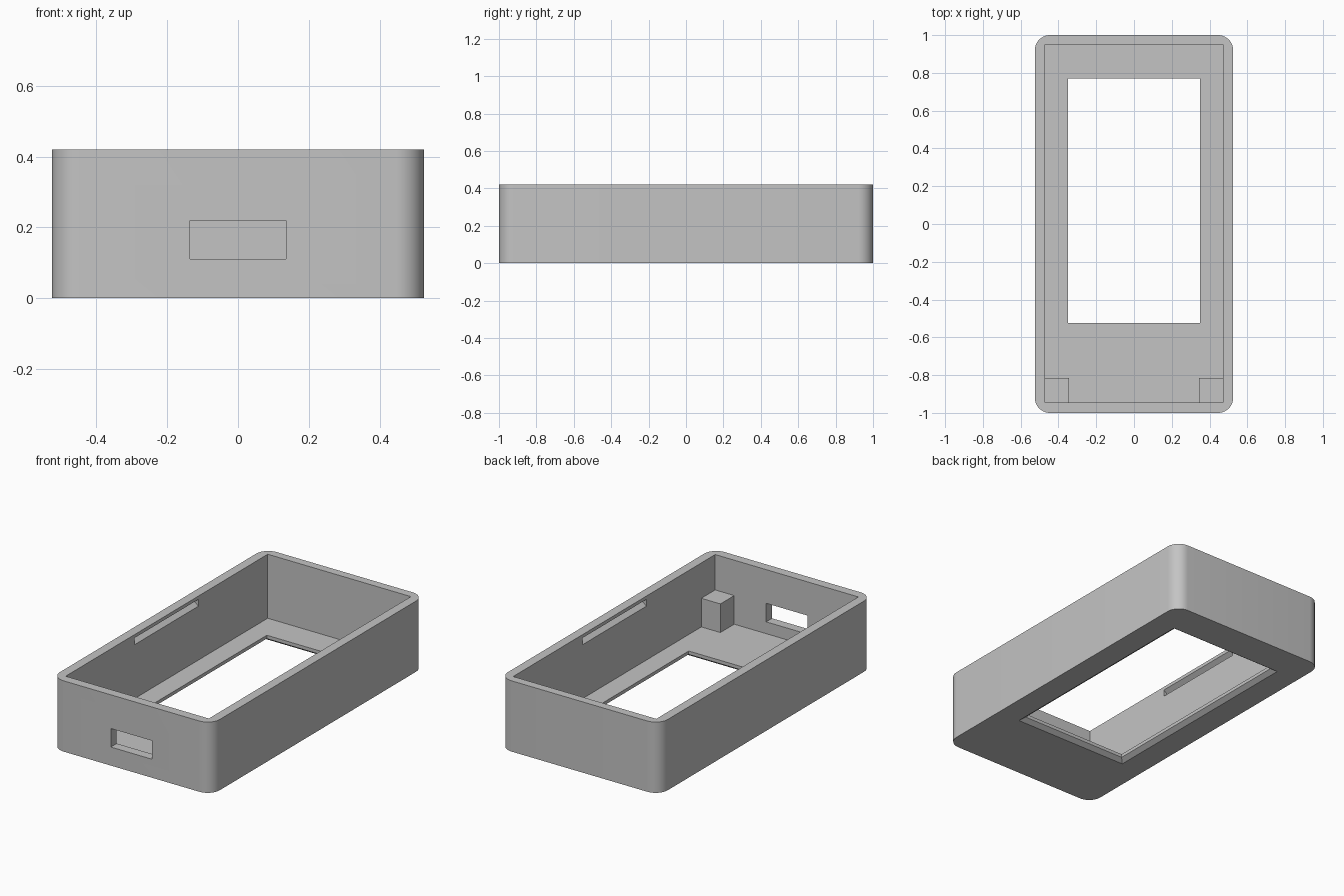
import bpy, bmesh
from math import radians
from mathutils import Vector

if "Cube" in bpy.data.objects:
    bpy.data.objects.remove(bpy.data.objects["Cube"], do_unlink=True)

W, L, H = 1.05, 2.0, 0.42      # outer size
IN_X, IN_Y0, IN_Y1 = 0.47, -0.945, 0.95
FLOOR = 0.04

grey = bpy.data.materials.new("plain grey plastic")
grey.use_nodes = True
colour = (0.55, 0.55, 0.55, 1)
grey.diffuse_color = colour
grey.node_tree.nodes["Principled BSDF"].inputs["Base Color"].default_value = colour


def finish(bm, name):
    bmesh.ops.recalc_face_normals(bm, faces=bm.faces)
    mesh = bpy.data.meshes.new(name)
    bm.to_mesh(mesh)
    bm.free()
    mesh.materials.append(grey)
    obj = bpy.data.objects.new(name, mesh)
    bpy.context.collection.objects.link(obj)
    return obj


def box(name, x0, x1, y0, y1, z0, z1, round_corners=0.0):
    bm = bmesh.new()
    bmesh.ops.create_cube(bm, size=1)
    lo, hi = Vector((x0, y0, z0)), Vector((x1, y1, z1))
    for v in bm.verts:
        v.co = [lo[i] if v.co[i] < 0 else hi[i] for i in range(3)]
    if round_corners:
        upright = [e for e in bm.edges
                   if abs(e.verts[0].co.z - e.verts[1].co.z) > 0.1]
        bmesh.ops.bevel(bm, geom=upright, offset=round_corners,
                        segments=10, profile=0.5, affect='EDGES')
    return finish(bm, name)


def prism(name, profile, y0, y1):
    """Extrude an x-z profile along y."""
    bm = bmesh.new()
    face = bm.faces.new([bm.verts.new((x, y0, z)) for x, z in profile])
    ext = bmesh.ops.extrude_face_region(bm, geom=[face])["geom"]
    moved = [g for g in ext if isinstance(g, bmesh.types.BMVert)]
    bmesh.ops.translate(bm, verts=moved, vec=(0, y1 - y0, 0))
    return finish(bm, name)


def cut(target, cutter, operation='DIFFERENCE'):
    mod = target.modifiers.new("cut", 'BOOLEAN')
    mod.operation, mod.solver, mod.object = operation, 'EXACT', cutter
    bpy.context.view_layer.objects.active = target
    bpy.ops.object.modifier_apply(modifier=mod.name)
    bpy.data.objects.remove(cutter, do_unlink=True)


# Open tray with rounded upright corners
case = box("case_shell", -W / 2, W / 2, -L / 2, L / 2, 0, H, 0.08)
cut(case, box("cavity", -IN_X, IN_X, IN_Y0, IN_Y1, FLOOR, H + 0.1))

# Window in the floor, widening towards the underside
WX, WY0, WY1 = 0.35, -0.525, 0.77
cut(case, box("window", -WX, WX, WY0, WY1, -0.1, 0.1))
flare = box("window_flare", -WX, WX, WY0, WY1, -0.02, 0.02)
for v in flare.data.vertices:
    if v.co.z < 0:
        v.co.x += 0.055 if v.co.x > 0 else -0.055
        v.co.y += 0.055 if v.co.y > 0 else -0.055
cut(case, flare)

# Port through the front wall
cut(case, box("port", -0.135, 0.135, -1.1, -0.9, 0.11, 0.22))

# V-shaped snap grooves inside the long walls
for s in (-1, 1):
    groove = [(s * 0.46, 0.36), (s * IN_X, 0.36), (s * 0.495, 0.38),
              (s * IN_X, 0.4), (s * 0.46, 0.4)]
    cut(case, prism("groove", groove, -0.3, 0.3))

# Support posts in the front corners
for s in (-1, 1):
    xs = sorted((s * 0.345, s * 0.48))
    cut(case, box("post", *xs, -0.955, -0.815, 0.03, 0.21), 'UNION')

bpy.ops.object.select_all(action='DESELECT')
case.select_set(True)
bpy.context.view_layer.objects.active = case
bpy.ops.object.shade_smooth_by_angle(angle=radians(30))
